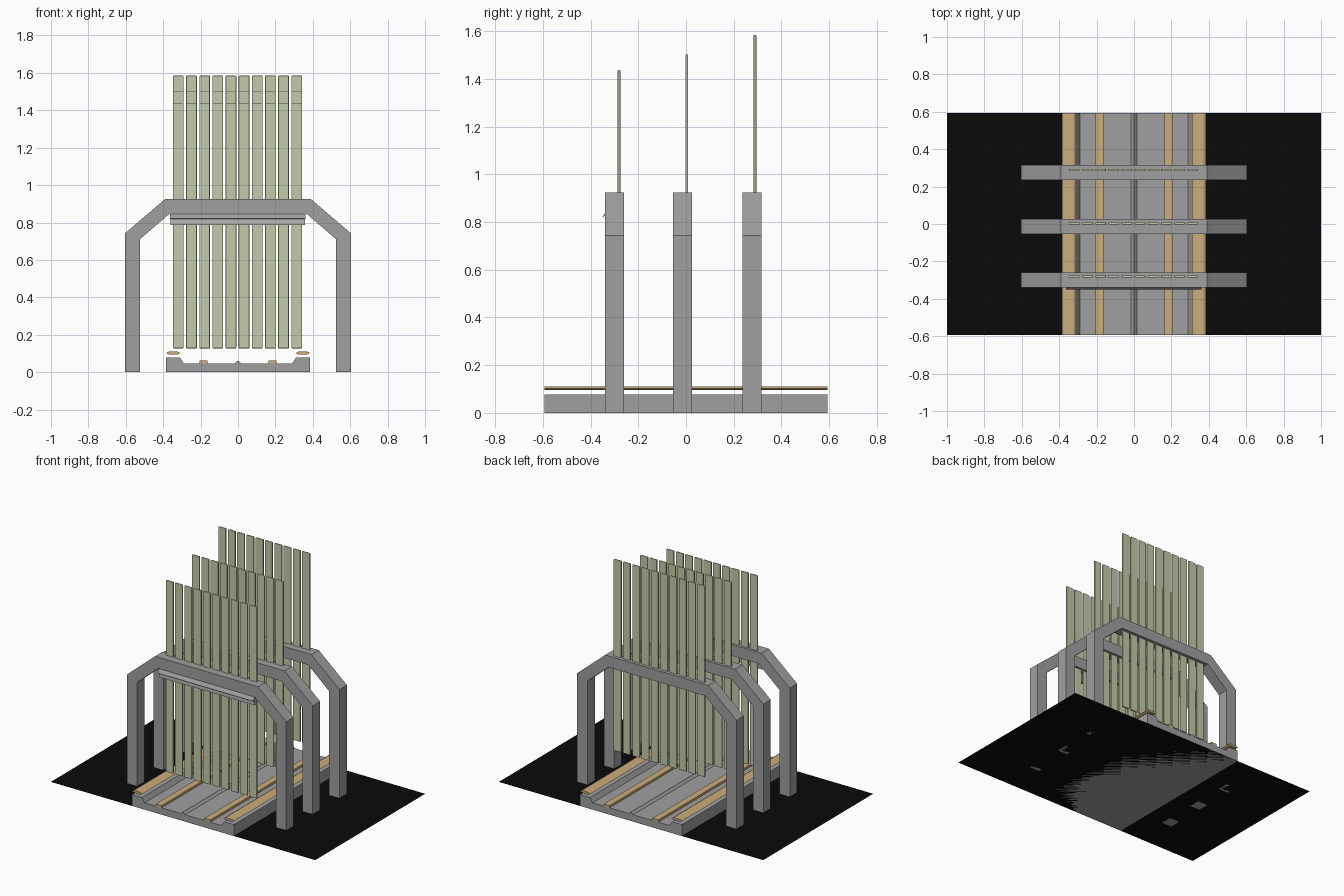
import bpy
import bmesh

cube = bpy.data.objects.get("Cube")
if cube:
    bpy.data.objects.remove(cube, do_unlink=True)


def material(name, r, g, b):
    m = bpy.data.materials.new(name)
    m.use_nodes = True
    m.diffuse_color = (r, g, b, 1)
    m.node_tree.nodes["Principled BSDF"].inputs["Base Color"].default_value = (r, g, b, 1)
    return m


CONCRETE = material("concrete grey", 0.35, 0.35, 0.35)
HOUSING = material("pale grey", 0.48, 0.48, 0.48)
TAN = material("tan", 0.60, 0.42, 0.20)
STRIP = material("pale green", 0.55, 0.60, 0.40)
BLACK = material("asphalt black", 0.003, 0.003, 0.003)


def extrude(name, profile, start, end, mat, axis="y"):
    """Prism: an (x, z) profile swept along y, or a (y, z) profile swept along x."""
    def place(p, t):
        return (p[0], t, p[1]) if axis == "y" else (t, p[0], p[1])
    bm = bmesh.new()
    a = [bm.verts.new(place(p, start)) for p in profile]
    b = [bm.verts.new(place(p, end)) for p in profile]
    bm.faces.new(a)
    bm.faces.new(b[::-1])
    for i in range(len(a)):
        j = (i + 1) % len(a)
        bm.faces.new((a[i], b[i], b[j], a[j]))
    bmesh.ops.recalc_face_normals(bm, faces=bm.faces)
    mesh = bpy.data.meshes.new(name)
    bm.to_mesh(mesh)
    bm.free()
    mesh.materials.append(mat)
    obj = bpy.data.objects.new(name, mesh)
    bpy.context.collection.objects.link(obj)
    return obj


def rect(u0, u1, z0, z1):
    return [(u0, z0), (u1, z0), (u1, z1), (u0, z1)]


def mirrored(half):
    """Close a right-hand half profile with its mirror image."""
    return half + [(-x, z) for x, z in reversed(half) if x > 0]


DEPTH = 0.594

# Asphalt ground sheet
mesh = bpy.data.meshes.new("ground_sheet")
mesh.from_pydata([(-1, -DEPTH, 0), (1, -DEPTH, 0), (1, DEPTH, 0), (-1, DEPTH, 0)], [], [(0, 1, 2, 3)])
mesh.materials.append(BLACK)
bpy.context.collection.objects.link(bpy.data.objects.new("ground_sheet", mesh))

# Drive-through floor with raised kerbs and a small centre ridge
floor = mirrored([(0, 0.062), (0.016, 0.047), (0.29, 0.047), (0.31, 0.078), (0.385, 0.078), (0.385, 0)])
extrude("floor_channel", floor, -DEPTH, DEPTH, CONCRETE)

# Guide rails floating over the kerbs, and flat tracks on the floor
for side, s in (("left", 1), ("right", -1)):
    rail = [(0.309, 0.102), (0.323, 0.095), (0.371, 0.095),
            (0.385, 0.102), (0.371, 0.11), (0.323, 0.11)]
    extrude(side + "_guide_rail", [(s * x, z) for x, z in rail], -DEPTH, DEPTH, TAN)
    extrude(side + "_floor_track", rect(s * 0.162, s * 0.206, 0.047, 0.062), -DEPTH, DEPTH, TAN)

# Three arches, each carrying a curtain of ten strips
arch = mirrored([(0.39, 0.925), (0.603, 0.743), (0.603, 0), (0.525, 0), (0.525, 0.71), (0.365, 0.848)])
# The profile runs outer then inner, so the mirrored half must keep the two loops apart
outer, inner = arch[:3], arch[3:6]
arch = outer + inner + [(-x, z) for x, z in reversed(outer + inner)]

rows = (("front", -0.30, -0.281, 0.127, 1.437),
        ("middle", -0.014, 0.003, 0.212, 1.503),
        ("back", 0.276, 0.289, 0.277, 1.585))
for row, y, strip_y, bottom, top in rows:
    extrude(row + "_arch", arch, y - 0.04, y + 0.04, CONCRETE)
    for i in range(10):
        x = -0.319 + i * 0.0703
        strip = extrude(f"{row}_strip_{i + 1}", rect(x - 0.0285, x + 0.0285, bottom, top),
                        strip_y - 0.006, strip_y + 0.006, STRIP)
        bevel = strip.modifiers.new("rounded_edges", "BEVEL")
        bevel.width = 0.004
        bevel.segments = 2

# Lamp bar under the front beam with a thin slanted visor
extrude("lamp_bar", rect(-0.333, -0.308, 0.787, 0.85), -0.36, 0.357, HOUSING, "x")
visor = [(-0.351, 0.822), (-0.348, 0.82), (-0.33, 0.842), (-0.333, 0.845)]
extrude("lamp_visor", visor, -0.363, 0.36, CONCRETE, "x")
